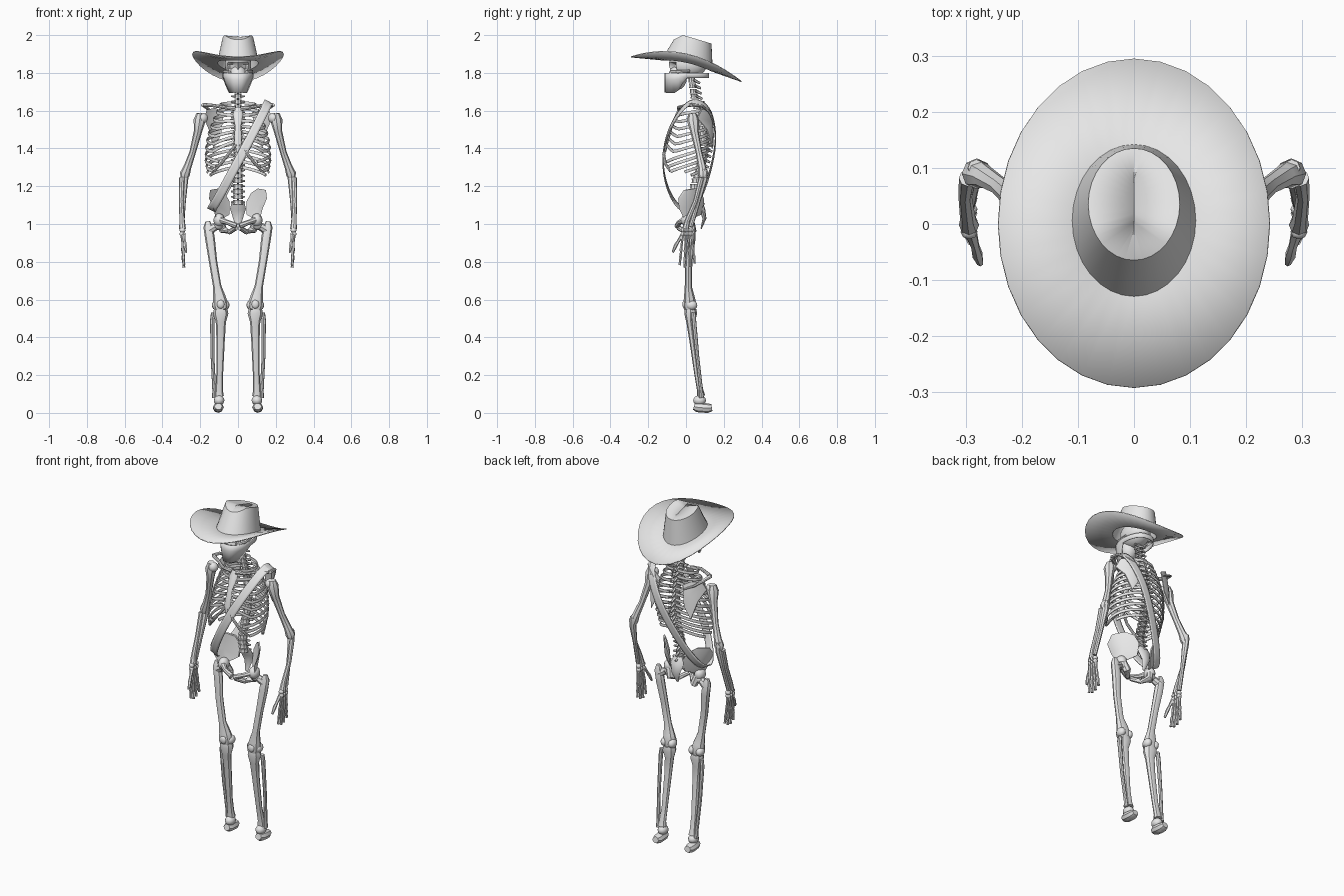
import bpy, bmesh, math
from mathutils import Vector, Matrix

if "Cube" in bpy.data.objects:
    bpy.data.objects.remove(bpy.data.objects["Cube"])

grey = bpy.data.materials.new("bone grey")
grey.use_nodes = True
grey.diffuse_color = (.8, .8, .8, 1)
grey.node_tree.nodes["Principled BSDF"].inputs["Base Color"].default_value = (.8, .8, .8, 1)

X, Y, Z = Vector((1, 0, 0)), Vector((0, 1, 0)), Vector((0, 0, 1))


def tube(bm, points, ref=Y, flat=1.0, sides=8):
    """Capped tube through (x, y, z, radius) points; flat scales the second axis."""
    centres = [Vector(p[:3]) for p in points]
    rings = []
    for i, c in enumerate(centres):
        t = (centres[min(i + 1, len(centres) - 1)] - centres[max(i - 1, 0)]).normalized()
        u = ref.cross(t).normalized()
        v = t.cross(u)
        r = points[i][3]
        angles = [math.tau * k / sides for k in range(sides)]
        rings.append([bm.verts.new(c + u * r * math.cos(a) + v * r * flat * math.sin(a)) for a in angles])
    bridge(bm, rings)
    bm.faces.new(rings[0])
    bm.faces.new(rings[-1])


def bridge(bm, rings):
    """Join consecutive closed rings of vertices with quads."""
    for a, b in zip(rings, rings[1:]):
        for k in range(len(a)):
            j = (k + 1) % len(a)
            bm.faces.new((a[k], a[j], b[j], b[k]))


def ball(bm, centre, radii, segments=12):
    matrix = Matrix.Translation(centre) @ Matrix.Diagonal((*radii, 1))
    return bmesh.ops.create_uvsphere(bm, u_segments=segments, v_segments=segments * 2 // 3,
                                     radius=1, matrix=matrix)["verts"]


def plate(bm, outline, centre, thickness):
    """Thin dished plate: a fan of triangles around a centre, given a back."""
    for shift, flip in ((-thickness, 1), (thickness, -1)):
        hub = bm.verts.new(Vector(centre) + Y * shift)
        rim = [bm.verts.new(Vector(p) + Y * shift * .6) for p in outline]
        for a, b in zip(rim, rim[1:] + rim[:1]):
            bm.faces.new((hub, a, b)[::flip])
        if flip == 1:
            first = rim
    bridge(bm, [first, rim])


def finish(bm, name, thickness=0, angle=40, subdivide=0):
    bmesh.ops.recalc_face_normals(bm, faces=bm.faces)
    mesh = bpy.data.meshes.new(name)
    bm.to_mesh(mesh)
    bm.free()
    mesh.materials.append(grey)
    ob = bpy.data.objects.new(name, mesh)
    bpy.context.collection.objects.link(ob)
    if subdivide:
        rounding = ob.modifiers.new("Rounding", "SUBSURF")
        rounding.levels = rounding.render_levels = subdivide
    if thickness:
        solid = ob.modifiers.new("Thickness", "SOLIDIFY")
        solid.thickness, solid.offset = thickness, 0
    bpy.ops.object.select_all(action="DESELECT")
    ob.select_set(True)
    bpy.context.view_layer.objects.active = ob
    bpy.ops.object.shade_smooth_by_angle(angle=math.radians(angle))


def pair(name, build):
    """Build a part on the left (+x) and mirror it to the right."""
    for side, sign in (("left", 1), ("right", -1)):
        bm = bmesh.new()
        build(bm)
        bm.transform(Matrix.Diagonal((sign, 1, 1, 1)))
        finish(bm, side + "_" + name)


# Hat: swept brim, tapered crown and lightly creased top in one sheet
def brim_height(x, y):
    return 1.845 - .222 * y - .025 * (y / .29) ** 2 + .95 * x * x


def crown_height(y):
    return 1.998 - (.3 * (y + .015) if y > -.015 else .5 * (-.015 - y))


def hat_ring(bm, rx, ry, cy, height):
    ring = []
    for k in range(32):
        a = math.tau * k / 32
        x, y = rx * math.cos(a), cy + ry * math.sin(a)
        ring.append(bm.verts.new((x, y, height(x, y))))
    return ring


bm = bmesh.new()
bridge(bm, [hat_ring(bm, .242, .293, .001, brim_height),
            hat_ring(bm, .109, .134, .006, brim_height),
            hat_ring(bm, .08, .098, .035, lambda x, y: crown_height(y)),
            hat_ring(bm, .001, .045, .035, lambda x, y: crown_height(y) - .004)])
finish(bm, "hat", thickness=.005, angle=30)

# Skull with pushed-in eye sockets and cheekbones
bm = bmesh.new()
for v in ball(bm, (0, .01, 1.845), (.07, .1, .075), 28):
    for sx in (-1, 1):
        d = (Vector((v.co.x, v.co.z)) - Vector((sx * .031, 1.83))).length
        if v.co.y < 0 and d < .022:
            v.co.y += .025
ball(bm, (0, -.045, 1.775), (.05, .05, .065))
for sx in (-1, 1):
    tube(bm, [(sx * .045, -.08, 1.8, .012), (sx * .07, -.04, 1.805, .01), (sx * .073, .02, 1.81, .007)], Z)
finish(bm, "skull")

# Face cloth, long and square in front, narrow at the back
bm = bmesh.new()
rings = [[], [], []]
for k in range(32):
    a = math.tau * k / 32
    front, side = math.cos(a), math.sin(a)
    f = min(1, max(0, (front - .05) / .4))
    for ring, s in zip(rings, (0, .35, 1)):
        x = .079 * math.copysign(abs(side) ** .75, side) * (1 - .34 * f * max(0, s - .2) / .8)
        ring.append(bm.verts.new((x, .005 - .116 * front, 1.8 - s * (.028 + .077 * f))))
bridge(bm, rings)
finish(bm, "face_cloth", thickness=.004)

# Spine: stacked vertebrae with back and side processes
CURVE = [(1.76, .03), (1.66, .045), (1.55, .08), (1.42, .1), (1.28, .07), (1.18, .04), (1.08, .06)]


def spine_y(z):
    for (z0, y0), (z1, y1) in zip(CURVE, CURVE[1:]):
        if z >= z1:
            return y0 + (y1 - y0) * (z0 - z) / (z0 - z1)
    return CURVE[-1][1]


bm = bmesh.new()
for i in range(24):
    z = 1.76 - .028 * i
    y, r = spine_y(z), .018 + .0004 * i
    tube(bm, [(0, y, z + .012, r), (0, y, z, r * .85), (0, y, z - .012, r)])
    tube(bm, [(0, y + r * .7, z, .009), (0, y + .045, z - .014, .006)], X, sides=6)
    tube(bm, [(-.036, y + .02, z, .005), (0, y + .012, z, .009), (.036, y + .02, z, .005)], Z, sides=6)
finish(bm, "spine")


# Rib cage
def ribs(bm):
    for i in range(12):
        back, drop = 1.645 - .031 * i, min(.12, .03 + .013 * i)
        wide = .075 + .097 * math.sin(min(1, (i + 1) / 8) * math.pi / 2) - .005 * max(0, i - 8)
        yb, yf = .095 + .035 * math.sin(math.pi * i / 11), -.03 - .09 * min(1, i / 7)
        rise = max(0, 1.6 - .028 * i - back + drop) if i < 7 else 0
        end = .97 if i < 7 else (.82, .78, .73, .5, .38)[i - 7]
        path = []
        for k in range(13):
            t = .03 + (end - .03) * k / 12
            a = math.pi * (.5 - t)
            path.append((wide * math.cos(a) ** .85, (yb + yf) / 2 + (yb - yf) / 2 * math.sin(a),
                         back - drop * t + rise * max(0, t - .72) * 4, .0048))
        tube(bm, path, Z, flat=1.9, sides=6)
    # Cartilage arch under the breastbone
    tube(bm, [(.012, -.105, 1.42, .008), (.05, -.118, 1.37, .008),
              (.09, -.11, 1.32, .008), (.125, -.085, 1.28, .006)], Y)


pair("ribs", ribs)
bm = bmesh.new()
tube(bm, [(0, -.03, 1.615, .022), (0, -.045, 1.58, .026), (0, -.075, 1.52, .016),
          (0, -.102, 1.43, .02), (0, -.108, 1.38, .006)], flat=.4)
finish(bm, "breastbone")


# Shoulder girdle
def shoulder(bm):
    tube(bm, [(.015, -.035, 1.61, .013), (.07, -.04, 1.617, .009),
              (.13, 0, 1.627, .009), (.18, .03, 1.63, .011)], Z)
    plate(bm, [(.075, .135, 1.59), (.12, .12, 1.615), (.165, .08, 1.605), (.18, .06, 1.56),
               (.155, .11, 1.5), (.13, .14, 1.4), (.09, .145, 1.47)], (.12, .135, 1.54), .005)
    tube(bm, [(.08, .14, 1.565, .006), (.14, .125, 1.595, .009), (.18, .085, 1.625, .011),
              (.185, .035, 1.63, .012)], Z, flat=.7)


# Arm and hand bones
def arm(bm):
    ball(bm, (.187, .035, 1.56), (.028, .028, .028))
    tube(bm, [(.2, .035, 1.585, .02), (.203, .037, 1.55, .032), (.212, .045, 1.49, .022),
              (.24, .068, 1.38, .017), (.268, .085, 1.3, .021), (.281, .09, 1.265, .027), (.284, .09, 1.245, .02)])
    tube(bm, [(.281, .1, 1.29, .015), (.282, .096, 1.24, .019), (.288, .065, 1.12, .012), (.297, .025, .985, .012)])
    tube(bm, [(.297, .082, 1.245, .015), (.301, .05, 1.12, .012), (.296, .008, 1.02, .014), (.294, -.002, .975, .018)])


def hand(bm):
    for row in range(2):
        for k in range(3):
            ball(bm, (.294, -.014 + .02 * k, .967 - .02 * row), (.016, .014, .014), 8)
    for k in range(4):
        y, spread, tip = -.018 + .016 * k, -.012 + .008 * k, .788 - .02 * math.sin(k + .3)
        joints = [(.295 - .008 * s, y + spread * s * 1.3, .94 + (tip - .94) * s) for s in (0, .45, .72, 1)]
        for a, b in zip(joints, joints[1:]):
            middle = [(p + q) / 2 for p, q in zip(a, b)]
            tube(bm, [(*a, .01), (*middle, .0065), (*b, .008)], sides=6)
    tube(bm, [(.29, -.015, .95, .011), (.283, -.04, .91, .008), (.279, -.055, .885, .01), (.274, -.07, .85, .006)],
         X, sides=6)


# Pelvis
def hip(bm):
    plate(bm, [(.045, .09, 1.12), (.07, .08, 1.165), (.105, .045, 1.188), (.148, -.005, 1.18),
               (.153, -.035, 1.135), (.13, -.03, 1.08), (.115, 0, 1.02), (.08, .03, 1.03), (.045, .075, 1.05)],
          (.108, .035, 1.1), .011)
    ball(bm, (.1, .01, 1.02), (.03, .036, .036))
    tube(bm, [(.1, 0, 1.025, .019), (.06, -.035, 1.01, .013), (.008, -.045, .99, .016)], Z)
    tube(bm, [(.1, .02, 1.02, .023), (.078, .035, .968, .022), (.045, 0, .958, .014), (.01, -.04, .98, .013)], X)


# Leg bones
def leg(bm):
    ball(bm, (.103, .018, .995), (.026, .026, .026))
    tube(bm, [(.105, .018, .995, .02), (.155, .03, .965, .024)], flat=.9)
    tube(bm, [(.16, .03, 1.015, .012), (.158, .03, .985, .025), (.148, .028, .92, .026), (.132, .015, .8, .022),
              (.11, .012, .67, .022), (.098, .018, .61, .034), (.092, .02, .57, .042), (.091, .02, .548, .036)],
         flat=.85)
    for x in (.067, .116):
        ball(bm, (x, .03, .57), (.022, .03, .026))
    ball(bm, (.092, -.008, .575), (.02, .011, .023))
    tube(bm, [(.092, .024, .548, .036), (.091, .025, .525, .04), (.091, .025, .48, .027), (.092, .037, .38, .022),
              (.097, .06, .2, .018), (.1, .075, .12, .02), (.1, .08, .09, .025)], flat=.85)
    tube(bm, [(.131, .04, .53, .012), (.136, .042, .49, .012), (.135, .06, .3, .01), (.126, .08, .12, .01),
              (.124, .082, .08, .013)])


# Heel and ankle
def foot(bm):
    ball(bm, (.1, .072, .066), (.028, .034, .027))
    tube(bm, [(.104, .042, .034, .018), (.104, .058, .03, .026), (.105, .09, .027, .026),
              (.105, .118, .025, .025), (.105, .137, .028, .018)], X, flat=1.1)


for part_name, builder in (("shoulder", shoulder), ("arm", arm), ("hand", hand),
                           ("hip_bone", hip), ("leg", leg), ("foot", foot)):
    pair(part_name, builder)

bm = bmesh.new()
tube(bm, [(0, .068, 1.115, .034), (0, .085, 1.08, .042), (0, .098, 1.03, .026), (0, .08, .975, .008)], flat=.4)
finish(bm, "tailbone")

# Shoulder strap: closed band from left shoulder to right hip
loop = [(.165, .04, 1.655), (.15, -.02, 1.62), (.085, -.1, 1.49), (.005, -.13, 1.34), (-.07, -.107, 1.2),
        (-.125, -.055, 1.1), (-.15, 0, 1.065), (-.12, .055, 1.09), (-.06, .105, 1.2), (.005, .143, 1.33),
        (.07, .163, 1.46), (.13, .14, 1.58), (.157, .1, 1.635)]
bm = bmesh.new()
across = Vector((.88, 0, -.47)) * .024
bridge(bm, [[bm.verts.new(Vector(p) + across * s) for p in loop] for s in (-1, 1)])
finish(bm, "shoulder_strap", thickness=.006, subdivide=2)
